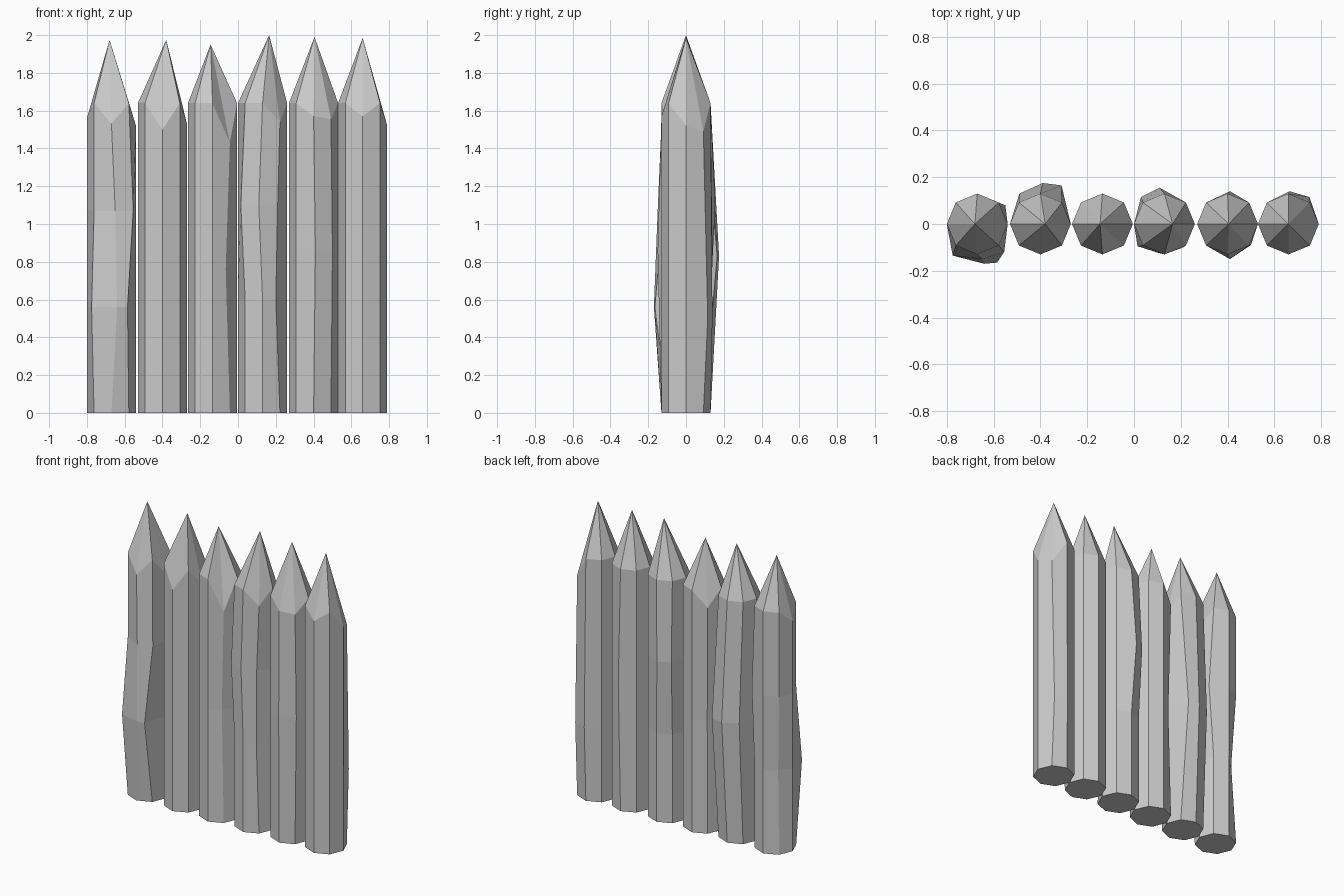
import bpy
import bmesh
from math import cos, sin, radians

cube = bpy.data.objects.get("Cube")
if cube:
    bpy.data.objects.remove(cube, do_unlink=True)

wood = bpy.data.materials.new("pale grey wood")
wood.use_nodes = True
GREY = (0.6, 0.6, 0.6, 1)
wood.diffuse_color = GREY
wood.node_tree.nodes["Principled BSDF"].inputs["Base Color"].default_value = GREY

RADIUS, SHOULDER = 0.13, 1.64


def stake(name, x, tip, notches, rings):
    """Octagonal post: notches lower shoulder corners, rings hold knots
    as (height, {corner angle: (dx, dy) from the post axis})."""
    bm = bmesh.new()
    levels = [(0, {})] + rings + [(SHOULDER, {})]
    loops = []
    for z, knots in levels:
        loop = []
        for a in range(0, 360, 45):
            dx, dy = knots.get(a, (RADIUS * cos(radians(a)), RADIUS * sin(radians(a))))
            top = notches.get(a, SHOULDER) if z == SHOULDER else z
            loop.append(bm.verts.new((x + dx, dy, top)))
        loops.append(loop)
    # Base and shaft
    bm.faces.new(reversed(loops[0]))
    for low, high in zip(loops, loops[1:]):
        for i in range(8):
            j = (i + 1) % 8
            bm.faces.new((low[i], low[j], high[j], high[i]))
    # Sharpened point
    apex = bm.verts.new((tip[0], 0, tip[1]))
    for i in range(8):
        bm.faces.new((loops[-1][i], loops[-1][(i + 1) % 8], apex))
    bm.normal_update()
    mesh = bpy.data.meshes.new(name)
    bm.to_mesh(mesh)
    bm.free()
    mesh.materials.append(wood)
    bpy.context.collection.objects.link(bpy.data.objects.new(name, mesh))


# Stakes from right to left
stake("stake_1", -0.67, (-0.68, 1.975), {180: 1.56, 270: 1.53, 0: 1.52},
      [(0.56, {135: (-0.07, 0.07), 225: (-0.105, -0.135), 270: (0.03, -0.17),
               315: (0.085, -0.165)}),
       (1.07, {270: (0.02, -0.15), 315: (0.115, -0.12), 45: (0.12, 0.08)})])
stake("stake_2", -0.40, (-0.38, 1.975), {270: 1.50, 0: 1.53},
      [(0.83, {90: (0.01, 0.175), 45: (0.09, 0.165), 135: (-0.09, 0.13)})])
stake("stake_3", -0.135, (-0.145, 1.95), {315: 1.43, 135: 1.53},
      [(0.76, {315: (0.07, -0.08), 135: (-0.08, 0.08)})])
stake("stake_4", 0.13, (0.165, 2.0), {315: 1.54},
      [(0.6, {315: (0.07, -0.09)}),
       (1.1, {225: (-0.115, -0.095), 270: (-0.02, -0.125), 315: (0.08, -0.1),
              90: (-0.02, 0.155), 135: (-0.1, 0.115)})])
stake("stake_5", 0.40, (0.405, 1.99), {270: 1.57, 315: 1.555},
      [(0.86, {270: (0.01, -0.15), 315: (0.1, -0.09), 90: (0.01, 0.14)})])
stake("stake_6", 0.66, (0.66, 1.985), {270: 1.57, 0: 1.52, 45: 1.49},
      [(0.5, {90: (0.005, 0.14), 45: (0.09, 0.115)})])
